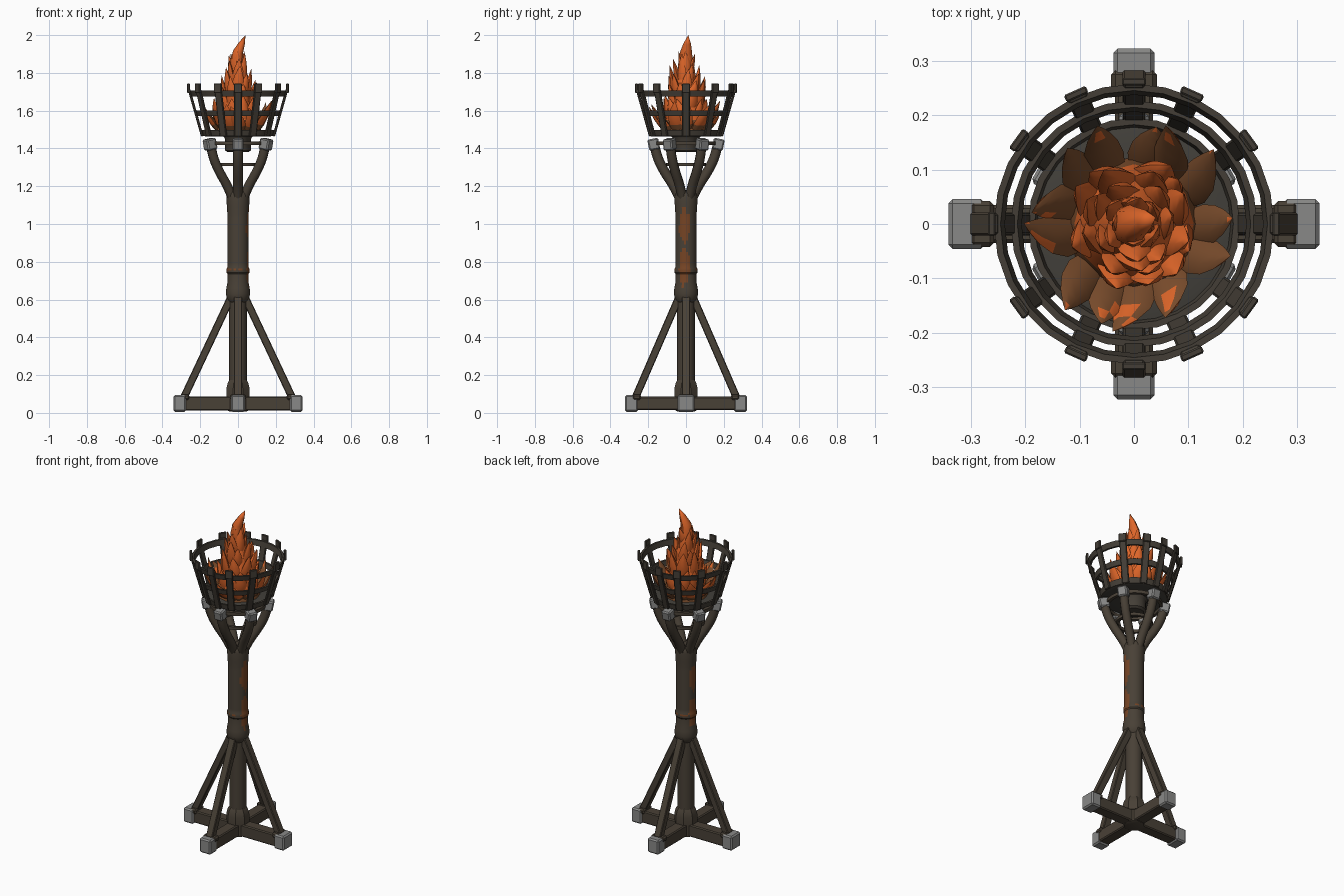
import bpy, bmesh, random
from math import sin, cos, pi, radians, hypot, atan2
from mathutils import Vector, Matrix

random.seed(4)
if "Cube" in bpy.data.objects:
    bpy.data.objects.remove(bpy.data.objects["Cube"], do_unlink=True)


def material(name, rgb):
    m = bpy.data.materials.new(name)
    m.use_nodes = True
    m.diffuse_color = (*rgb, 1)
    bsdf = m.node_tree.nodes["Principled BSDF"]
    bsdf.inputs["Base Color"].default_value = (*rgb, 1)
    bsdf.inputs["Roughness"].default_value = 0.8
    return m


IRON = material("dark iron", (0.066, 0.052, 0.037))
BASKET = material("basket iron", (0.057, 0.048, 0.037))
STEEL = material("worn steel", (0.25, 0.25, 0.245))
RUST = material("rust", (0.18, 0.058, 0.018))
FLAME = material("flame orange", (0.72, 0.130, 0.022))
EMBER = material("ember brown", (0.20, 0.075, 0.026))
ASH = material("ash", (0.055, 0.051, 0.043))


def finish(bm, name, mats, angle=35):
    bmesh.ops.recalc_face_normals(bm, faces=bm.faces[:])
    me = bpy.data.meshes.new(name)
    bm.to_mesh(me)
    bm.free()
    ob = bpy.data.objects.new(name, me)
    bpy.context.collection.objects.link(ob)
    for m in mats:
        me.materials.append(m)
    bpy.ops.object.select_all(action='DESELECT')
    ob.select_set(True)
    bpy.context.view_layer.objects.active = ob
    bpy.ops.object.shade_smooth_by_angle(angle=radians(angle))
    return ob


def polar(r, a, z):
    return Vector((r * cos(a), r * sin(a), z))


def lathe(name, profile, mats, segs=12, loop=False, turn=0.0):
    bm = bmesh.new()
    rings = [[bm.verts.new(polar(r, turn + 2 * pi * i / segs, z)) for i in range(segs)]
             for r, z in profile]
    pairs = list(zip(rings, rings[1:])) + ([(rings[-1], rings[0])] if loop else [])
    for a, b in pairs:
        for i in range(segs):
            j = (i + 1) % segs
            bm.faces.new((a[i], a[j], b[j], b[i]))
    if not loop:
        bm.faces.new(rings[0])
        bm.faces.new(rings[-1])
    return finish(bm, name, mats)


def hoop(name, r, z, h, mat, flare=0.0, t=0.012, segs=28):
    return lathe(name, [(r - t, z - h), (r, z - h), (r + flare, z + h), (r + flare - t, z + h)],
                 [mat], segs, loop=True)


def box(name, centre, size, mat, rot=None, bevel=0.0):
    bm = bmesh.new()
    bmesh.ops.create_cube(bm, size=1)
    m = Matrix.Translation(centre) @ (rot or Matrix()) @ Matrix.Diagonal((*size, 1))
    bmesh.ops.transform(bm, matrix=m, verts=bm.verts[:])
    if bevel:
        bmesh.ops.bevel(bm, geom=bm.edges[:], offset=bevel, segments=1, affect='EDGES')
    return finish(bm, name, [mat])


def bar(name, a, b, wide, deep, mat):
    d = b - a
    rot = d.to_track_quat('Z', 'Y').to_matrix().to_4x4()
    return box(name, (a + b) / 2, (wide, deep, d.length), mat, rot, 0.004)


def sweep(bm, path, widths, thick, side, sides=6):
    """Tapered tongue along a path, pointed at its end; returns its faces."""
    rings, faces = [], []
    for k, w in enumerate(widths):
        tangent = (path[k + 1] - path[max(k - 1, 0)]).normalized()
        out = side.cross(tangent).normalized()
        rings.append([bm.verts.new(path[k] + side * (w * cos(2 * pi * i / sides))
                                   + out * (w * thick * sin(2 * pi * i / sides)))
                      for i in range(sides)])
    tip = bm.verts.new(path[-1])
    faces.append(bm.faces.new(rings[0]))
    for i in range(sides):
        j = (i + 1) % sides
        for a, b in zip(rings, rings[1:]):
            faces.append(bm.faces.new((a[i], a[j], b[j], b[i])))
        faces.append(bm.faces.new((rings[-1][i], rings[-1][j], tip)))
    return faces


# Crossed foot beams with steel caps and struts
box("foot_beam_x", (0, 0, 0.05), (0.62, 0.07, 0.074), IRON, bevel=0.006)
box("foot_beam_y", (0, 0, 0.05), (0.07, 0.59, 0.072), IRON, bevel=0.006)
for k, (reach, wide) in enumerate([(0.342, 0.092), (0.323, 0.076)] * 2):
    a = k * pi / 2
    rot = Matrix.Rotation(a, 4, 'Z')
    box(f"foot_cap_{k}", polar(reach - 0.034, a, 0.05), (0.068, wide, 0.088), STEEL, rot, 0.008)
    box(f"strut_shoe_{k}", polar(reach - 0.062, a, 0.083), (0.045, 0.084, 0.03), IRON, rot, 0.008)
    bar(f"strut_{k}", polar(reach - 0.057, a, 0.085), polar(0.038, a, 0.61), 0.043, 0.040, IRON)
lathe("foot_hub", [(0.05, 0.008), (0.06, 0.012), (0.06, 0.09)], [IRON], 8, turn=pi / 8)
lathe("post_collar", [(0.066, 0.085), (0.066, 0.13), (0.058, 0.16), (0.045, 0.18)], [IRON], 8,
      turn=pi / 8)

# Post: slim lower shaft and thicker wrapped upper sleeve
lathe("lower_shaft", [(0.047, 0.08), (0.047, 0.62)], [IRON], 12)
sleeve = [(0.045, 0.585), (0.058, 0.60), (0.064, 0.63), (0.062, 0.66), (0.056, 0.69),
          (0.055, 0.735), (0.060, 0.742), (0.060, 0.754), (0.060, 0.764), (0.056, 0.772)]
sleeve += [(0.056, 0.772 + 0.02 * i) for i in range(1, 15)]
sleeve += [(0.059, 1.09), (0.061, 1.14), (0.060, 1.16), (0.052, 1.175)]
post = lathe("post_sleeve", sleeve, [IRON, RUST], 32)

# Rust: ragged patches on both sides and a broken line round the joint
for p in post.data.polygons:
    x, y, z = p.center
    az = abs(atan2(y, x) + 0.12 if x > 0 else atan2(-y, -x) + 0.12)
    near = min(((z - zc) / h) ** 2 for zc, h in ((0.77, 0.095), (0.99, 0.085)))
    ragged = (az / 0.55) ** 2 + near < random.uniform(0.7, 1.2)
    if ragged or (0.754 < z < 0.764 and random.random() < 0.75):
        p.material_index = 1

# Six curved arms with steel tips
for k in range(6):
    a = pi / 2 + k * pi / 3
    cu = bpy.data.curves.new(f"arm_{k}", 'CURVE')
    cu.dimensions = '3D'
    cu.bevel_depth, cu.bevel_resolution, cu.resolution_u = 0.026, 2, 5
    cu.use_fill_caps = True
    pts = [(0.030, 1.13), (0.068, 1.205), (0.115, 1.28), (0.147, 1.345), (0.166, 1.41)]
    sp = cu.splines.new('BEZIER')
    sp.bezier_points.add(len(pts) - 1)
    for bp, (r, z) in zip(sp.bezier_points, pts):
        bp.co = polar(r, a, z)
        bp.handle_left_type = bp.handle_right_type = 'AUTO'
    cu.materials.append(IRON)
    bpy.context.collection.objects.link(bpy.data.objects.new(f"arm_{k}", cu))
    rot = Matrix.Rotation(a, 4, 'Z') @ Matrix.Rotation(0.2, 4, 'Y')
    box(f"arm_tip_{k}", polar(0.171, a, 1.422), (0.058, 0.056, 0.060), STEEL, rot, 0.007)

# Bracing hoops and the cup below the basket
hoop("lower_brace", 0.105, 1.315, 0.009, IRON, t=0.016)
hoop("upper_brace", 0.160, 1.428, 0.010, IRON, t=0.018)
lathe("cup", [(0.055, 1.38), (0.068, 1.39), (0.068, 1.45), (0.08, 1.468)], [BASKET], 12)

# Basket: floor, three hoops and twelve slats with upright tips
lathe("basket_floor", [(0.165, 1.462), (0.18, 1.466), (0.18, 1.478), (0.15, 1.484)], [ASH], 28)
hoop("bottom_hoop", 0.187, 1.482, 0.016, BASKET, 0.008)
hoop("middle_hoop", 0.219, 1.586, 0.015, BASKET, 0.008)
hoop("top_hoop", 0.250, 1.692, 0.016, BASKET, 0.008)
quarter = [0, 36, 66]
angles = quarter + [180 - d for d in quarter] + [-36, -66, 90, -90, 216, 246]
for k, deg in enumerate(angles):
    a = radians(deg)
    bar(f"slat_{k}", polar(0.189, a, 1.464), polar(0.259, a, 1.712), 0.040, 0.014, BASKET)
    box(f"slat_tip_{k}", polar(0.262, a, 1.718), (0.014, 0.044, 0.05), BASKET,
        Matrix.Rotation(a, 4, 'Z'), 0.003)


# Fire: rings of curling tongues round a solid core
def tongue(bm, a, base, tip, width, thick=0.6, bulge=0.0):
    (r0, z0), (r1, z1) = base, tip
    twist = random.uniform(-0.3, 0.3)
    p0, p2 = polar(r0, a, z0), polar(r1, a + twist, z1)
    p1 = polar((r0 + r1) / 2 + bulge, a, z0 + (z1 - z0) * 0.5)
    path = [p0 * (1 - t) ** 2 + p1 * 2 * t * (1 - t) + p2 * t * t
            for t in (0, 0.25, 0.5, 0.72, 0.88, 1)]
    widths = [width * f for f in (0.75, 1, 0.9, 0.6, 0.28)]
    return sweep(bm, path, widths, thick, Vector((-sin(a), cos(a), 0)))


bm = bmesh.new()
petals = []
for k in range(13):
    a = 2 * pi * k / 13 + random.uniform(-0.1, 0.1)
    tip = (random.uniform(0.18, 0.205), random.uniform(1.57, 1.67))
    petals += tongue(bm, a, (0.10, 1.49), tip, 0.038, 0.4, 0.015)
bmesh.ops.recalc_face_normals(bm, faces=bm.faces[:])
for f in petals:
    c, n = f.calc_center_median(), f.normal
    r = hypot(c.x, c.y)
    outward = (n.x * c.x + n.y * c.y) / r
    lit = outward > 0.3 and c.z > 1.525
    f.material_index = 0 if lit or (r > 0.14 and random.random() < 0.15) else 1
finish(bm, "outer_flames", [FLAME, EMBER], 50)

bm = bmesh.new()
tiers = [(9, (0.072, 1.51), (0.122, 1.69), 0.040), (8, (0.062, 1.59), (0.108, 1.765), 0.037),
         (7, (0.046, 1.66), (0.086, 1.82), 0.034), (6, (0.032, 1.73), (0.060, 1.88), 0.029),
         (4, (0.016, 1.78), (0.042, 1.91), 0.025)]
for t, (count, base, tip, width) in enumerate(tiers):
    for k in range(count):
        a = 2 * pi * (k + 0.5 * (t % 2)) / count + random.uniform(-0.2, 0.2)
        end = (tip[0] + random.uniform(-0.018, 0.010), tip[1] + random.uniform(-0.045, 0.025))
        tongue(bm, a, base, end, width * random.uniform(0.85, 1.1))
finish(bm, "inner_flames", [FLAME], 50)

# Curling top tongue and core, dark at its foot
bm = bmesh.new()
crest = [(0, 1.74), (0, 1.80), (-0.008, 1.86), (0.000, 1.91), (0.020, 1.955), (0.040, 2.0)]
sweep(bm, [Vector((x, x * 0.3, z)) for x, z in crest], [0.043, 0.044, 0.038, 0.032, 0.020],
      0.85, Vector((0, 1, 0)), 8)
finish(bm, "flame_crest", [FLAME], 50)
core = lathe("flame_core", [(0.125, 1.48), (0.11, 1.55), (0.08, 1.66), (0.055, 1.75), (0.02, 1.85)],
             [FLAME, EMBER], 12)
for p in core.data.polygons:
    p.material_index = 1 if p.center.z < 1.55 else 0
